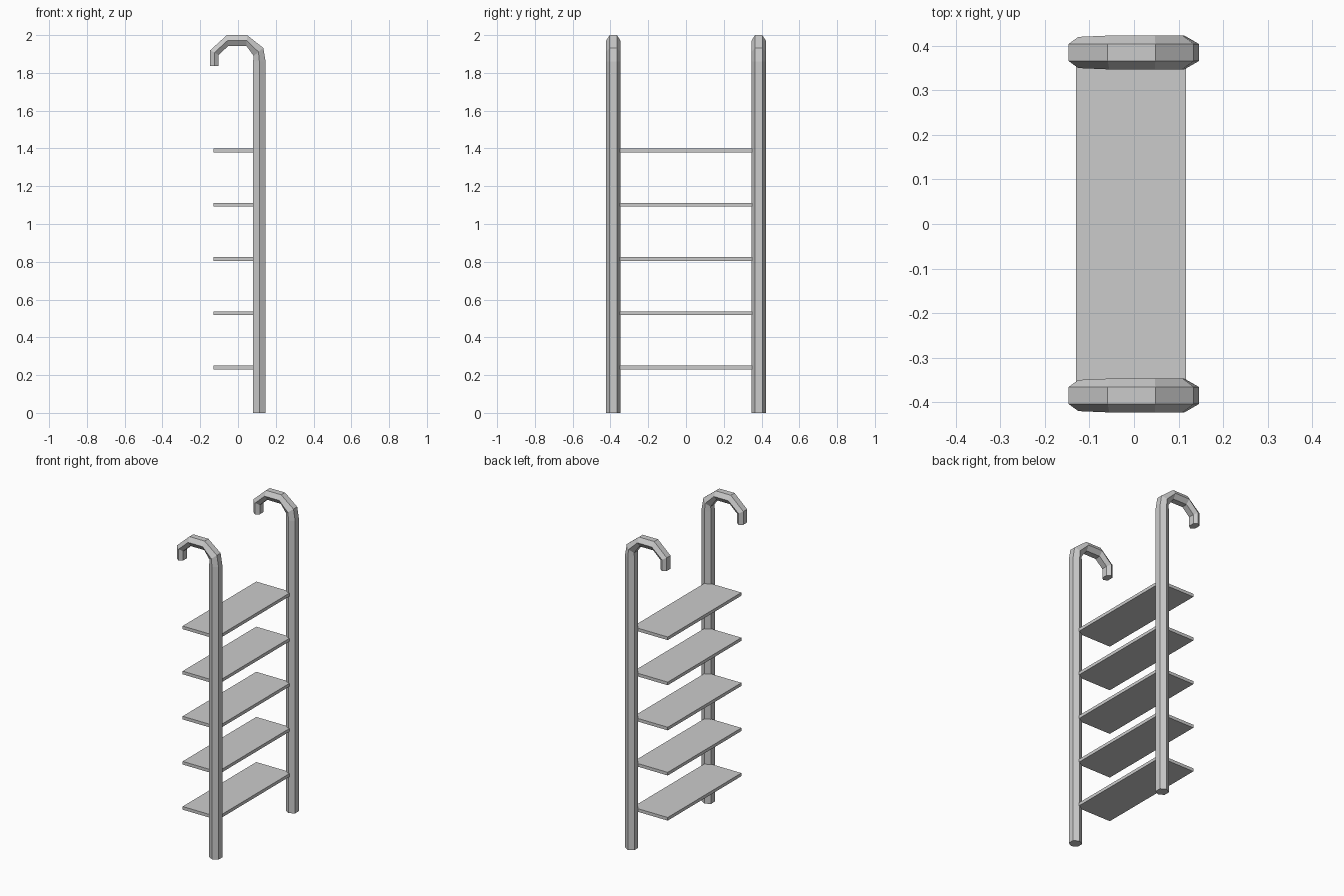
import bpy, bmesh
from mathutils import Vector

cube = bpy.data.objects.get("Cube")
if cube:
    bpy.data.objects.remove(cube, do_unlink=True)

# Single metal grey
metal = bpy.data.materials.new("metal_grey")
metal.use_nodes = True
metal.diffuse_color = (0.6, 0.6, 0.6, 1)
metal.node_tree.nodes["Principled BSDF"].inputs["Base Color"].default_value = (0.6, 0.6, 0.6, 1)


def finish(name, bm):
    bmesh.ops.recalc_face_normals(bm, faces=bm.faces)
    mesh = bpy.data.meshes.new(name)
    bm.to_mesh(mesh)
    bm.free()
    mesh.materials.append(metal)
    obj = bpy.data.objects.new(name, mesh)
    bpy.context.collection.objects.link(obj)
    return obj


# Rail stations: outer (x, z), inner (x, z), half depth in y
STATIONS = [
    ((0.146, 0), (0.08, 0), 0.038),
    ((0.146, 1.86), (0.08, 1.86), 0.038),
    ((0.134, 1.932), (0.083, 1.89), 0.038),
    ((0.048, 2.0), (0.045, 1.942), 0.038),
    ((-0.059, 2.0), (-0.052, 1.942), 0.038),
    ((-0.147, 1.92), (-0.103, 1.895), 0.035),
    ((-0.147, 1.836), (-0.103, 1.836), 0.035),
]


def rail(name, y):
    """Six-sided tube swept up the post and over the hook."""
    bm = bmesh.new()
    rings = []
    for outer, inner, half in STATIONS:
        o = Vector((outer[0], y, outer[1]))
        i = Vector((inner[0], y, inner[1]))
        wide, narrow = Vector((0, half, 0)), Vector((0, 0.019, 0))
        mid = (o + i) / 2
        points = (o - narrow, o + narrow, mid + wide, i + narrow, i - narrow, mid - wide)
        rings.append([bm.verts.new(p) for p in points])
    for a, b in zip(rings, rings[1:]):
        for k in range(6):
            n = (k + 1) % 6
            bm.faces.new((a[k], a[n], b[n], b[k]))
    bm.faces.new(rings[0])
    bm.faces.new(rings[-1])
    return finish(name, bm)


rail("front_rail", -0.385)
rail("back_rail", 0.385)

# Flat treads between the rails
for step in range(5):
    bm = bmesh.new()
    bmesh.ops.create_cube(bm, size=1)
    bmesh.ops.scale(bm, vec=(0.247, 0.74, 0.02), verts=bm.verts)
    bmesh.ops.translate(bm, vec=(-0.007, 0, 0.241 + 0.287 * step), verts=bm.verts)
    finish(f"tread_{step + 1}", bm)
